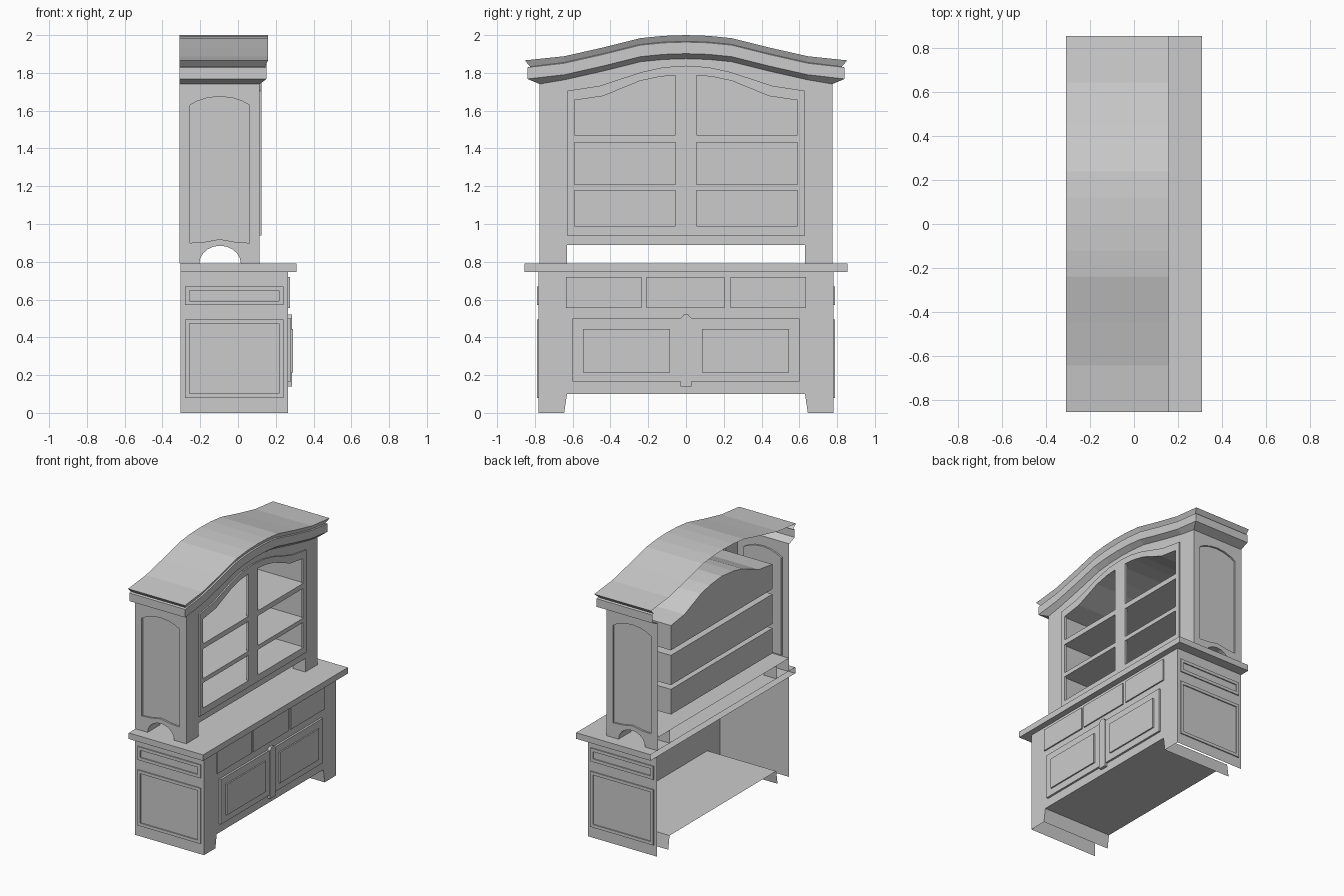
import bpy, bmesh, math

if "Cube" in bpy.data.objects:
    bpy.data.objects.remove(bpy.data.objects["Cube"])

# Outline coordinates (u, v) and depth w for the two working planes
MAPS = {"front": lambda u, v, w: (w, u, v), "side": lambda u, v, w: (u, w, v)}


def finish(name, bm):
    bmesh.ops.remove_doubles(bm, verts=bm.verts, dist=0.0002)
    bmesh.ops.recalc_face_normals(bm, faces=bm.faces)
    me = bpy.data.meshes.new(name)
    bm.to_mesh(me)
    bm.free()
    ob = bpy.data.objects.new(name, me)
    bpy.context.collection.objects.link(ob)
    return ob


def panel(name, plane, loops, a, b, caps="b", closed=True):
    """Walls from depth a to b around each loop, plus filled caps (with holes)."""
    bm = bmesh.new()
    P = MAPS[plane]
    rims = {"a": [], "b": []}
    for loop in loops:
        A = [bm.verts.new(P(u, v, a)) for u, v in loop]
        B = [bm.verts.new(P(u, v, b)) for u, v in loop] if a != b else A
        n = len(loop)
        for i in range(n if closed else n - 1):
            j = (i + 1) % n
            if a != b:
                bm.faces.new((A[i], A[j], B[j], B[i]))
                rims["a"].append(bm.edges.get((A[i], A[j])))
                rims["b"].append(bm.edges.get((B[i], B[j])))
            else:
                rims["b"].append(bm.edges.new((A[i], A[j])))
    for c in caps:
        bmesh.ops.triangle_fill(bm, edges=rims[c], use_beauty=True, normal=P(0, 0, 1))
    return finish(name, bm)


def rect(u0, u1, v0, v1):
    return [(u0, v0), (u1, v0), (u1, v1), (u0, v1)]


def mirror(pts):
    """Complete a half outline (u from 0 upward) to both sides, left to right."""
    return [(-u, v) for u, v in reversed(pts) if u > 0] + pts


# Cornice: moulding profile swept round both sides and along the curved front
CROWN = mirror([(0, 2.0), (.12, 1.996), (.24, 1.984), (.45, 1.932), (.645, 1.888)])
END_Z = 1.866
bm = bmesh.new()
rows = []
for o, d in [(.08, 0), (.048, .033), (.065, .037), (.065, .098), (0, .125)]:
    x, y = .115 + .56 * o, .775 + o
    path = [(-.31, -y, END_Z), (x, -y, END_Z)] + [(x, u, v) for u, v in CROWN]
    path += [(x, y, END_Z), (-.31, y, END_Z)]
    rows.append([bm.verts.new((p[0], p[1], p[2] - d)) for p in path])
for r, s in zip(rows, rows[1:]):
    for i in range(len(r) - 1):
        bm.faces.new((r[i], r[i + 1], s[i + 1], s[i]))
finish("cornice", bm)
top = [(-.855, END_Z)] + CROWN + [(.855, END_Z)]
panel("curved_roof", "front", [top], -.31, .16, "", False).data
roof = bpy.data.objects["curved_roof"].data
# keep only the sheet above, dropping nothing else: the path is open

# Hutch front with an arched door opening
door = mirror([(0, 1.838), (.12, 1.83), (.24, 1.803), (.455, 1.732), (.63, 1.705)])
door_loop = [(.63, .94), (-.63, .94)] + door
face = [(-.775, END_Z - .12)] + [(u, v - .12) for u, v in CROWN] + [(.775, END_Z - .12)]
face += [(.775, .79), (.63, .79), (.63, .89), (-.63, .89), (-.63, .79), (-.775, .79)]
panel("hutch_front", "front", [face, door_loop], .115, .115)

# Glazed doors: raised frame with six openings
arch = [(.055, 1.787), (.14, 1.78), (.245, 1.757), (.44, 1.677), (.59, 1.655)]
windows = []
for s in (-1, 1):
    for z0, z1 in ((.99, 1.178), (1.21, 1.432)):
        windows.append([(s * u, v) for u, v in rect(.055, .59, z0, z1)])
    windows.append([(s * u, v) for u, v in [(.59, 1.47), (.055, 1.47)] + arch])
panel("hutch_doors", "front", [door_loop] + windows, .11, .125)

# Shelf compartments, each an open-fronted box behind the doors
panel("shelf_lower", "front", [rect(-.6, .6, .99, 1.178)], .11, -.295)
panel("shelf_middle", "front", [rect(-.6, .6, 1.21, 1.432)], .11, -.295)
inner = mirror([(0, 1.795)] + arch[1:4] + [(.6, 1.655)])
panel("shelf_upper", "front", [[(.6, 1.47), (-.6, 1.47)] + inner], .11, -.295)
panel("hutch_floor", "front", [[(-.775, .89), (.775, .89)]], -.31, .115, "", False)

# Hutch sides: arched foot and recessed shaped panel
foot = [(-.095 - .11 * math.cos(t * math.pi / 10), .79 + .095 * math.sin(t * math.pi / 10))
        for t in range(11)]
half = [(0, 1.675), (.065, 1.668), (.12, 1.65), (.157, 1.63)]
shape = [(u - .097, v) for u, v in mirror(half)]
shape += [(u - .097, v) for u, v in ((.157, .9), (.08, .905), (0, .92), (-.08, .905), (-.157, .9))]
for s, tag in ((-1, "left"), (1, "right")):
    wall = [(-.31, .79)] + foot + [(.115, .79), (.115, 1.745), (-.31, 1.745)]
    panel("hutch_side_" + tag, "side", [wall, shape], s * .775, s * .775)
    panel("hutch_side_panel_" + tag, "side", [shape], s * .775, s * .762)
    block = [(-.31, .79)] + foot + [(.115, .79), (.115, .89), (-.31, .89)]
    panel("foot_inner_" + tag, "side", [block], s * .63, s * .63)
    panel("foot_arch_" + tag, "side", [foot], s * .63, s * .775, "", False)

    # Base side with two raised frames
    panel("base_side_" + tag, "side", [rect(-.305, .265, 0, .745)], s * .78, s * .78)
    for part, z0, z1 in (("upper", .57, .67), ("lower", .08, .495)):
        panel(f"side_frame_{part}_{tag}", "side",
              [rect(-.28, .24, z0, z1), rect(-.257, .218, z0 + .023, z1 - .023)],
              s * .78, s * .788)

# Worktop
panel("worktop", "front", [rect(-.855, .855, .745, .79)], -.305, .31)

# Base front with feet, and the floor with slanted inner foot faces
feet = [(-.645, 0), (-.63, .1), (.63, .1), (.645, 0)]
panel("base_front", "front",
      [[(-.78, 0)] + feet + [(.78, 0), (.78, .745), (-.78, .745)]], .265, .265)
panel("base_floor", "front", [feet], -.305, .265, "", False)

# Drawers
for i, (y0, y1) in enumerate(((-.635, -.235), (-.21, .205), (.235, .635))):
    panel(f"drawer_{i + 1}", "front", [rect(y0, y1, .555, .72)], .265, .275)

# Base doors with raised centre panels
for s, tag in ((-1, "left"), (1, "right")):
    panel("base_door_" + tag, "front",
          [[(s * u, v) for u, v in rect(.02, .6, .165, .5)]], .265, .28)
    panel("base_door_panel_" + tag, "front",
          [[(s * u, v) for u, v in rect(.085, .545, .215, .445)]], .28, .29)

# Pointed centre post between the base doors
panel("centre_post", "front",
      [[(-.03, .14), (.03, .14), (.03, .5), (.012, .52), (-.012, .52), (-.03, .5)]], .265, .287)
